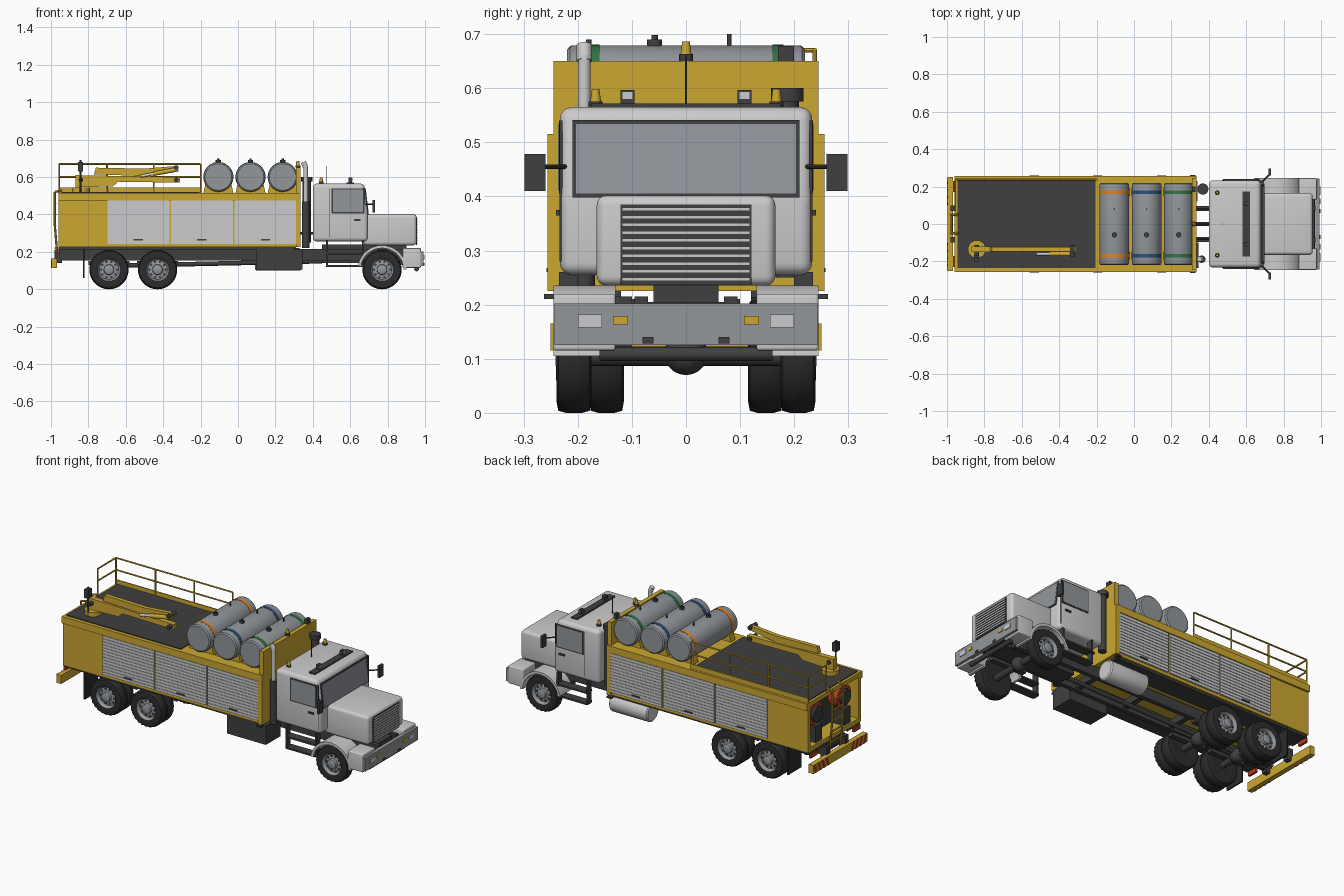
import bpy, bmesh, math
from mathutils import Vector

if "Cube" in bpy.data.objects:
    bpy.data.objects.remove(bpy.data.objects["Cube"])


def material(name, *rgb):
    mat = bpy.data.materials.new(name)
    mat.use_nodes = True
    mat.diffuse_color = (*rgb, 1)
    mat.node_tree.nodes["Principled BSDF"].inputs["Base Color"].default_value = (*rgb, 1)
    return mat


YELLOW = material("yellow paint", .6, .39, .03)
LIGHT = material("light grey paint", .6, .6, .61)
GREY = material("mid grey", .29, .31, .33)
DARK = material("dark grey", .05, .05, .05)
RUBBER = material("black rubber", .025, .025, .025)
ORANGE = material("orange", .75, .23, .02)
BLUE = material("blue", .025, .08, .19)
GREEN = material("green", .03, .18, .06)
RED = material("red", .5, .05, .02)
SIDES = (-1, 1)
made = []


def finish(name, bm, *mats):
    bmesh.ops.recalc_face_normals(bm, faces=bm.faces)
    mesh = bpy.data.meshes.new(name)
    bm.to_mesh(mesh)
    bm.free()
    for mat in mats:
        mesh.materials.append(mat)
    ob = bpy.data.objects.new(name, mesh)
    bpy.context.scene.collection.objects.link(ob)
    made.append(ob)


def prism(name, mat, outline, axis, span, bevel=0):
    """Extrude a 2D outline over a span of the given axis."""
    place = {"x": lambda u, v, t: (t, u, v), "y": lambda u, v, t: (u, t, v), "z": lambda u, v, t: (u, v, t)}[axis]
    bm = bmesh.new()
    start, end = [[bm.verts.new(place(u, v, t)) for u, v in outline] for t in span]
    bm.faces.new(start)
    bm.faces.new(end)
    for i in range(len(outline)):
        bm.faces.new((start[i - 1], start[i], end[i], end[i - 1]))
    bmesh.ops.recalc_face_normals(bm, faces=bm.faces)
    if bevel:
        bmesh.ops.bevel(bm, geom=bm.edges[:], offset=bevel, segments=4, profile=.5, affect="EDGES")
    finish(name, bm, mat)


def box(name, mat, x, y, z, bevel=0):
    outline = [(x[0], y[0]), (x[1], y[0]), (x[1], y[1]), (x[0], y[1])]
    prism(name, mat, outline, "z", z, bevel)


def wide(name, mat, x, half, z, bevel=0):
    """A box centred across the truck."""
    box(name, mat, x, (-half, half), z, bevel)


def pair(name, mat, x, y, z, bevel=0):
    """The same box on the right and left."""
    for s in SIDES:
        box(name, mat, x, (s * y[0], s * y[1]), z, bevel)


def about(centre, half):
    return (centre - half, centre + half)


def lathe(name, mats, origin, axis, profile, bands=None, segs=32, tread=()):
    """Turn (offset, radius) points round an axis; bands give a material per span."""
    turn = Vector((0, 0, 1)).rotation_difference(Vector(axis))
    bm = bmesh.new()
    rings = []
    for k, (offset, radius) in enumerate(profile):
        ring = []
        for i in range(segs):
            angle = math.tau * i / segs
            r = radius - (.005 if k in tread and i % 2 else 0)
            point = Vector((r * math.cos(angle), r * math.sin(angle), offset))
            ring.append(bm.verts.new(Vector(origin) + turn @ point))
        rings.append(ring)
    for k, (ring, after) in enumerate(zip(rings, rings[1:])):
        for i in range(segs):
            face = bm.faces.new((ring[i - 1], ring[i], after[i], after[i - 1]))
            face.material_index = bands[k] if bands else 0
    bm.faces.new(rings[0])
    bm.faces.new(rings[-1]).material_index = bands[-1] if bands else 0
    finish(name, bm, *mats)


def rod(name, mat, start, end, radius, tip=None, segs=20):
    along = Vector(end) - Vector(start)
    lathe(name, [mat], start, along.normalized(), [(0, radius), (along.length, tip or radius)], segs=segs)


def drum(name, mat, start, axis, length, radius):
    """A cylinder with softened rims."""
    rim = [(0, radius - .008), (.006, radius - .001), (.01, radius)]
    lathe(name, [mat], start, axis, rim + [(length - t, r) for t, r in reversed(rim)], segs=40)


def pipe(name, mat, points, radius):
    for start, end in zip(points, points[1:]):
        rod(name, mat, start, end, radius, segs=8)


def beacon(name, x, y, z):
    rod(name + "_base", DARK, (x, y, z), (x, y, z + .013), .013)
    rod(name, YELLOW, (x, y, z + .013), (x, y, z + .036), .01, .007)


# Main dimensions
TAIL, BAY, BODY_END, HEADBOARD = -.96, -.86, .31, .335
FLOOR, DECK, SIDE = .225, .515, .245
CAB_REAR, CAB_FRONT, CAB_SIDE, ROOF, SILL = .4, .695, .233, .565, .395
NOSE, BUMPER = .955, .992
AXLES, TYRE = (-.69, -.43, .77), .105

# Chassis rails, crossmembers, driveline
pair("chassis_rail", DARK, (TAIL, .97), (.07, .095), (.155, .215))
pair("body_subframe", DARK, (TAIL, BODY_END), (.12, .235), (.213, FLOOR))
for i in range(7):
    wide("crossmember", DARK, about(-.93 + i * .31, .015), .08, (.165, .205))
rod("drive_shaft", DARK, (AXLES[0], 0, .125), (.45, 0, .15), .012)
wide("engine_sump", DARK, (.45, .9), .06, (.14, .24))

# Wheels and axles
HALF_TYRE = [(.015, TYRE), (.029, .101), (.032, .085), (.029, .062)]
RIM = [(.022, .057), (.01, .052), (.014, .028), (.03, .026), (.034, .018)]
WHEEL = [(-t, r) for t, r in reversed(HALF_TYRE)] + HALF_TYRE + RIM


def wheel(x, y, s):
    lathe("wheel", [RUBBER, GREY], (x, y, TYRE), (0, s, 0), WHEEL, [0] * 7 + [1] * 5, 48, (2, 5))
    for i in range(10):
        angle = math.tau * i / 10
        hole = Vector((x + .043 * math.cos(angle), y + s * .007, TYRE + .043 * math.sin(angle)))
        rod("wheel_hole", DARK, hole, hole + Vector((0, s * .007, 0)), .007, segs=10)


for x in AXLES:
    rod("axle", DARK, (x, -.2, TYRE), (x, .2, TYRE), .018)
    ball = [(-.04 * math.cos(a), .04 * math.sin(a)) for a in (math.pi * i / 8 for i in range(1, 8))]
    lathe("differential", [DARK], (x, 0, .11), (1, 0, 0), ball)
    pair("leaf_spring", DARK, about(x, .11), (.075, .105), (.13, .15))
    for s in SIDES:
        wheel(x, s * .207, s)
        if x < 0:
            wheel(x, s * .147, s)
pair("mud_flap", RUBBER, about(-.825, .004), (.12, .24), (.06, .22))

# Service body with an open bay at the rear
wide("body_core", YELLOW, (BAY, BODY_END), SIDE, (FLOOR, DECK))
wide("rear_bay_floor", YELLOW, (TAIL, BAY), SIDE, (FLOOR, FLOOR + .025))
wide("rear_bay_roof", YELLOW, (TAIL, BAY), SIDE, (DECK - .025, DECK))
wide("rear_bay_back", DARK, about(BAY, .005), .22, (FLOOR + .02, DECK - .02))
wide("headboard", YELLOW, (BODY_END, HEADBOARD), SIDE, (FLOOR, .65))
wide("deck", DARK, (TAIL + .015, -.205), .235, (DECK - .01, DECK + .005))
pair("rear_bay_side", YELLOW, (TAIL, BAY), (.22, SIDE), (FLOOR, DECK))
pair("top_side_rail", YELLOW, (TAIL, HEADBOARD), (.24, .256), (.475, DECK))
pair("front_corner_post", YELLOW, (BODY_END, HEADBOARD), (.23, .256), (FLOOR, .5))
pair("marker_light", DARK, (.3, .33), (.24, .262), (.21, .22))

# Roller shutter doors
for i in range(3):
    middle = -.533 + i * .34
    span = about(middle, .166)
    pair("shutter_door", LIGHT, span, (.24, .25), (.242, .475))
    for k in range(13):
        z = .244 + k * .0177
        pair("shutter_slat", LIGHT, span, (.249, .253), (z, z + .015))
    pair("shutter_handle", DARK, about(middle, .025), (.25, .258), (.26, .268))

# Rear hose reels, ladder and striped bumper
wide("rear_bumper", YELLOW, (-.998, -.968), .25, (.115, .165))
pair("bumper_bracket", DARK, (-.98, -.94), (.07, .1), (.14, .21))
pair("tail_light", RED, (-.968, -.955), (.17, .23), (.19, .215))
pair("reel_stand", DARK, (-.95, -.87), (.1, .16), (FLOOR, .345))
for s in SIDES:
    reel = Vector((-.93, s * .13, .405))
    rod("hose_reel", RED, reel, reel + Vector((.06, 0, 0)), .065, segs=28)
    rod("reel_flange", DARK, reel - Vector((.015, 0, 0)), reel, .045)
    y = s * .05
    pipe("ladder_side", YELLOW, [(-.965, y, .17), (-.98, y, .35), (-.98, y, .52), (-.94, y, .53)], .006)
    for i in range(4):
        y = .1 + i * .037
        stripe = [(s * y, .115), (s * (y + .018), .115), (s * (y + .035), .165), (s * (y + .017), .165)]
        prism("bumper_stripe", RED, stripe, "x", (-1, -.99))
for i in range(5):
    z = .22 + i * .06
    rod("ladder_rung", YELLOW, (-.976, -.05, z), (-.976, .05, z), .005, segs=8)

# Deck railing on the left and round the rear corner
RAIL_PATH = [(-.2, .238), (-.45, .238), (-.7, .238), (-.955, .238), (-.955, .07)]
for z in (.6, .67):
    pipe("railing", YELLOW, [(x, y, z) for x, y in RAIL_PATH], .0045)
for x, y in RAIL_PATH:
    rod("railing_post", YELLOW, (x, y, DECK), (x, y, .67), .0045, segs=8)
box("toe_board", YELLOW, (-.955, -.2), (.236, .243), (DECK, .543))

# Gas tanks on cradles
for i, band in enumerate((ORANGE, BLUE, GREEN)):
    x = -.105 + i * .172
    drum("tank", GREY, (x, -.22, .6), (0, 1, 0), .44, .079)
    cradle = [(x - .08, DECK), (x + .08, DECK), (x + .07, .56), (x, .525), (x - .07, .56)]
    for s in SIDES:
        rod("tank_band", band, (x, s * .16, .6), (x, s * .18, .6), .0805, segs=40)
        prism("tank_cradle", YELLOW, cradle, "y", (s * .15, s * .19))
    rod("tank_hatch", DARK, (x, -.058, .67), (x, -.058, .69), .014)
    rod("tank_cap", DARK, (x, -.058, .69), (x, -.058, .698), .006)
    rod("tank_valve", DARK, (x, .08, .67), (x, .08, .7), .004)

# Folded crane
rod("crane_base", YELLOW, (-.84, -.135, DECK), (-.84, -.135, .545), .048)
lower = [(-.87, .545), (-.67, .55), (-.64, .575), (-.31, .57), (-.31, .6), (-.6, .605), (-.87, .61)]
upper = [(-.77, .615), (-.5, .605), (-.32, .635), (-.32, .66), (-.5, .645), (-.76, .65)]
prism("crane_lower_arm", YELLOW, lower, "y", (-.15, -.12))
prism("crane_upper_arm", YELLOW, upper, "y", (-.147, -.123))
rod("crane_ram", LIGHT, (-.52, -.16, .605), (-.33, -.16, .64), .008)
rod("crane_ram_sleeve", YELLOW, (-.45, -.16, .618), (-.32, -.16, .642), .012)
for x, z in ((-.33, .65), (-.33, .585), (-.84, .585)):
    rod("crane_pin", DARK, (x, -.175, z), (x, -.112, z), .012)
box("crane_control_box", DARK, about(-.842, .013), (-.2, -.165), (.63, .68))
rod("crane_control_post", DARK, (-.842, -.18, DECK), (-.842, -.18, .69), .005)

# Cab with windows and doors
cab = [(CAB_REAR, .255), (CAB_FRONT, .255), (CAB_FRONT, SILL), (CAB_FRONT - .02, ROOF), (CAB_REAR, ROOF)]
prism("cab", LIGHT, cab, "y", (-CAB_SIDE, CAB_SIDE), .022)


def screen(name, mat, half, bottom, top, proud):
    """A plate lying on the sloped front of the cab."""
    low, high = [CAB_FRONT - .02 * (z - SILL) / (ROOF - SILL) for z in (bottom, top)]
    outline = [(low - .004, bottom), (low + proud, bottom), (high + proud, top), (high - .004, top)]
    prism(name, mat, outline, "y", (-half, half))


screen("windshield_frame", DARK, .21, .398, .541, .003)
screen("windshield", GREY, .203, .405, .534, .005)
pair("side_window_frame", DARK, (.5, .675), (.228, .235), (.405, .54))
pair("side_window", GREY, (.507, .668), (.228, .2365), (.412, .533))
for x in (.49, .682):
    pair("door_gap", DARK, about(x, .001), (.228, .2338), (.28, .54))
    pair("step_hanger", DARK, about(x - .015, .005), (.2, .235), (.12, .26))
for z in (.12, .185):
    pair("step", DARK, (.475, .667), (.19, .24), (z, z + .01))
pair("door_handle", DARK, (.62, .655), (.23, .24), (.365, .375))
pair("mirror", DARK, about(.725, .007), (.26, .298), (.41, .478))
for s in SIDES:
    rod("mirror_arm", DARK, (.68, s * .22, .455), (.725, s * .265, .455), .004, segs=8)
    beacon("cab_beacon", .445, s * .167, ROOF - .003)

# Roof and headboard equipment
wide("roof_light_bar", DARK, (.58, .62), .175, (.56, .572))
pair("work_light", DARK, (.59, .61), (.095, .121), (.57, .597))
pair("work_light_lens", LIGHT, (.608, .613), (.098, .118), (.579, .594))
rod("antenna", DARK, (.475, 0, .56), (.475, 0, .66), .002, segs=8)
beacon("headboard_beacon", .32, 0, .65)
box("headboard_lamp", DARK, (.31, .33), (.17, .2), (.65, .678))

# Hood, grille, fenders, front bumper
wide("hood", LIGHT, (.67, NOSE), .165, (.235, .402), .018)
wide("grille", DARK, about(NOSE, .002), .121, (.237, .385))
for i in range(10):
    z = .244 + i * .0143
    wide("grille_slat", LIGHT, (NOSE, NOSE + .006), .118, (z, z + .0065))
sweep = [math.pi * i / 18 for i in range(18)]
arch = [(AXLES[2] + r * math.cos(a), TYRE + r * math.sin(a)) for r, angles in ((.13, sweep), (.115, sweep[::-1])) for a in angles]
for s in SIDES:
    prism("front_fender", LIGHT, arch, "y", (s * .13, s * SIDE))
pair("fender_nose", LIGHT, (.88, .978), (.13, SIDE), (.115, .22), .006)
wide("front_bumper", GREY, (.97, BUMPER), .243, (.125, .202))
LAMP = (BUMPER - .005, BUMPER + .004)
pair("headlight", LIGHT, LAMP, (.155, .2), (.158, .182))
pair("indicator", YELLOW, LAMP, (.107, .135), (.163, .179))
pair("tow_eye", DARK, LAMP, (.06, .08), (.128, .14))
rod("under_bumper_tube", DARK, (NOSE, -.16, .109), (NOSE, .16, .109), .013)

# Exhaust, air cleaner, tool box and fuel tank
for name, mat, low, high, radius in (("exhaust_muffler", DARK, .22, .47, .02), ("exhaust_stack", LIGHT, .47, .66, .012)):
    rod(name, mat, (.362, -.188, low), (.362, -.188, high), radius)
rod("exhaust_tip", LIGHT, (.362, -.188, .65), (.35, -.188, .68), .014)
rod("air_cleaner", DARK, (.368, .187, .25), (.368, .187, .58), .022)
rod("air_cleaner_cap", DARK, (.368, .187, .575), (.368, .187, .6), .03)
for y in (-.08, 0, .08):
    rod("cab_hose", RUBBER, (HEADBOARD, y, .3), (CAB_REAR + .01, y, .3), .006)
box("tool_box", DARK, (.095, .345), (-.235, -.1), (.105, .215))
drum("fuel_tank", LIGHT, (.09, .175, .158), (1, 0, 0), .25, .057)

# Smooth the round surfaces, keep the edges crisp
bpy.ops.object.select_all(action="DESELECT")
for ob in made:
    ob.select_set(True)
bpy.context.view_layer.objects.active = made[0]
bpy.ops.object.shade_smooth_by_angle(angle=math.radians(35))
